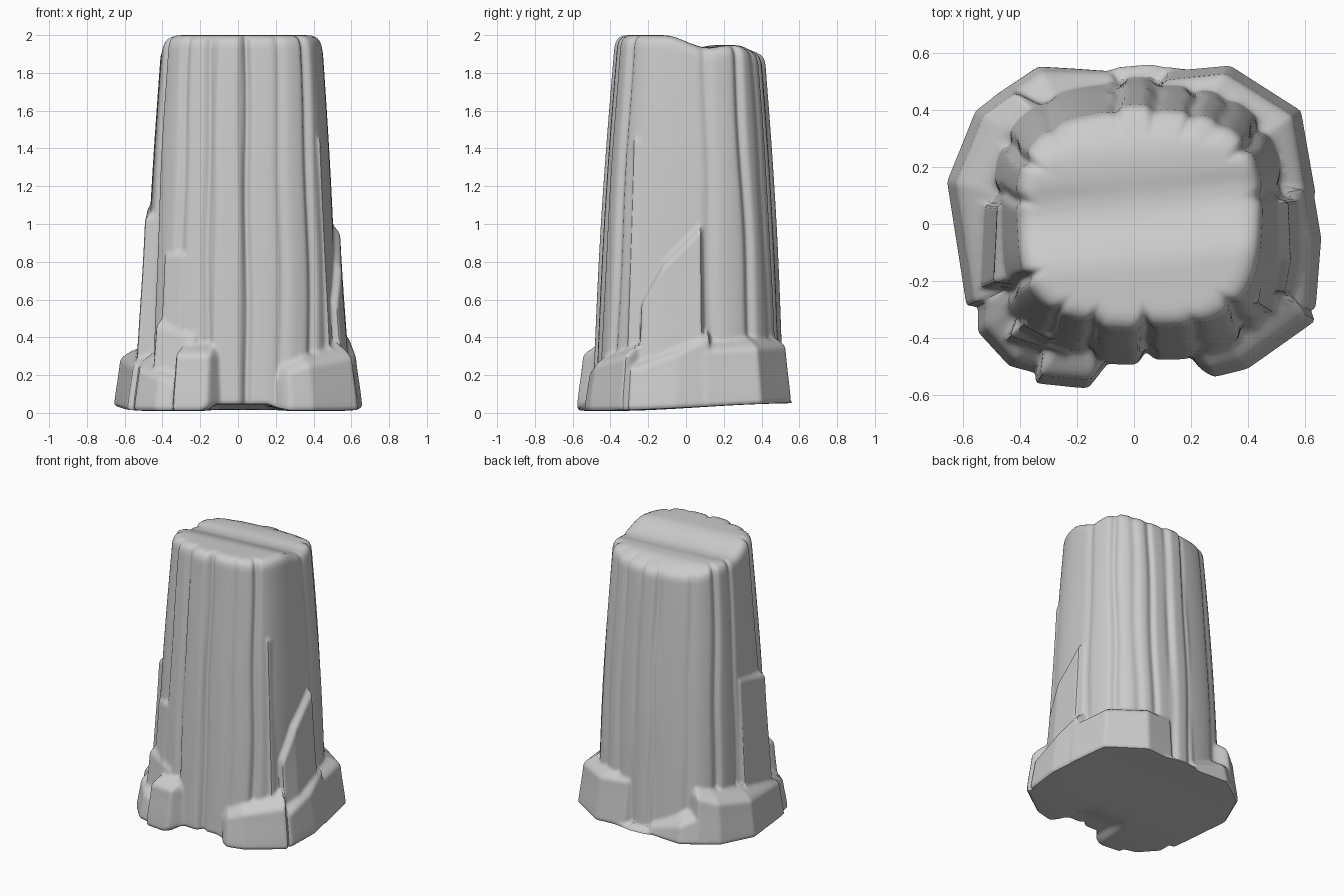
import bpy
import math
from mathutils import Vector

if "Cube" in bpy.data.objects:
    bpy.data.objects.remove(bpy.data.objects["Cube"], do_unlink=True)

SIDES, LEVELS, CAP_RINGS = 400, 150, 14

# Slabs leaning on the shaft: plan corners, then top height at the first and last corner
slabs = {
    "left_base": ([(-.44, .49), (-.56, .4), (-.66, .15), (-.59, -.29)], .4, .28),
    "back_left_toe": ([(-.08, .55), (-.34, .56), (-.5, .45)], .13, .28),
    "back_toe": ([(-.1, .56), (-.06, .58), (.06, .59), (.22, .56)], .08, .08),
    "back_right_base": ([(.12, .54), (.34, .56), (.59, .4), (.64, .11)], .4, .36),
    "right_base": ([(.63, .13), (.66, -.05), (.64, -.3)], .43, .26),
    "front_right_base": ([(.61, -.29), (.64, -.34), (.4, -.51), (.28, -.54), (.23, -.51)], .37, .2),
    "front_boulder": ([(-.16, -.58), (-.35, -.56)], .34, .34),
    "front_left_base": ([(-.33, -.53), (-.44, -.5), (-.55, -.38), (-.55, -.29)], .18, .3),
    "front_left_step": ([(-.25, -.49), (-.47, -.42)], .43, .5),
    "front_left_ledge": ([(-.32, -.45), (-.43, -.39)], .87, .87),
    "right_slab": ([(.6, .09), (.6, -.14), (.57, -.26)], 1, .6),
    "left_slab": ([(-.54, .07), (-.55, -.23)], 1.12, 1.06),
    "corner_pilaster": ([(.53, -.15), (.5, -.32)], 1.48, 1.48),
}

# Flutes running up the shaft: angles in degrees, depth, half width (ribs have negative depth)
flutes = [
    ((-83, -40, 34, 150, -154), .026, 2.5),
    ((-113, -131, 62, 98, 168), .018, 2.5),
    ((-59, 13, 49, 80, 130), .012, 3),
    ((-98, 90), -.02, 10),
]


def smooth_step(low, high, value):
    t = min(1, max(0, (value - low) / (high - low)))
    return t * t * (3 - 2 * t)


def slab_outline(corners, first_top, last_top):
    """Plan corners carrying their top height, with chamfered ends sunk into the shaft."""
    span = len(corners) - 1
    points = [Vector((x, y, first_top + (last_top - first_top) * i / span))
              for i, (x, y) in enumerate(corners)]

    def sunk(end, neighbour):
        away = (end - neighbour).normalized() * .04 - end * .15
        return end + Vector((away.x, away.y, 0))

    return [sunk(points[0], points[1]), *points, sunk(points[-1], points[-2])]


outlines = [slab_outline(*slab) for slab in slabs.values()]


def ray_hits(angle):
    """Radius and top height of every slab met by a ray from the axis."""
    ray = Vector((math.cos(angle), math.sin(angle), 0))
    for outline in outlines:
        for start, end in zip(outline, outline[1:]):
            a, b = ray.cross(start).z, ray.cross(end).z
            if a * b <= 0 and a != b:
                hit = start.lerp(end, a / (a - b))
                if hit.dot(ray) > 0:
                    yield hit.xy.length, hit.z


def rounded_box(angle, half_x, half_y, shift_x, shift_y):
    """Radius of a rounded rectangle shifted off the axis."""
    c, s = math.cos(angle), math.sin(angle)
    return (abs(c / half_x) ** 3 + abs(s / half_y) ** 3) ** (-1 / 3) + shift_x * c + shift_y * s


def flute_depth(angle, height):
    total = 0
    for angles, depth, width in flutes:
        for centre in angles:
            drift = 5 * (1 - height) * math.sin(2 * math.radians(centre))
            wave = .6 * math.sin(height * 11 + centre)
            offset = (math.degrees(angle) - centre - drift - wave + 180) % 360 - 180
            power = 2 if depth > 0 else 6
            total += depth * math.exp(-abs(offset / width) ** power)
    return total


def top_height(x, y):
    """Broken top: high at the front, a valley across it, low at the back."""
    y -= .1 * x
    return (2 - .065 * smooth_step(-.16, .08, y) + .012 * smooth_step(.1, .18, y)
            - .04 * smooth_step(.24, .4, y))


def bottom_height(x, y):
    """Underside: rising to the back, with a shallow arch at the front."""
    arch = smooth_step(-.17, -.11, x) * smooth_step(-.26, -.14, -x) * smooth_step(.2, .4, -y)
    return .01 + .04 * smooth_step(-.4, .55, y) + .035 * arch


def build_column(angle):
    """Points up one side, from the foot to the rim."""
    top = rounded_box(angle, .425, .375, .02, .02)
    foot = rounded_box(angle, .515, .485, .015, .01)
    hits = list(ray_hits(angle))
    c, s = math.cos(angle), math.sin(angle)
    low, high = bottom_height(foot * c, foot * s), top_height(top * c, top * s)
    column = []
    for level in range(LEVELS + 1):
        t = level / LEVELS
        z = low + (high - low) * t
        radius = foot + (top - foot) * t + .015 * math.sin(math.pi * t) - flute_depth(angle, t)
        for slab_radius, slab_top in hits:
            slab = slab_radius * (1 - .06 * z) - .025 * smooth_step(0, slab_top, z)
            soft = min(.09, slab_top / 2)
            slab -= .3 * smooth_step(slab_top - soft / 2, slab_top + soft * 1.5, z)
            radius = max(radius, slab)
        rim = max(0, 1 - (high - z) / .07)
        radius -= .04 * (1 - math.sqrt(1 - rim ** 2))
        column.append((radius * c, radius * s, z))
    return column


def cap_rings(rim, height):
    """Rings closing in from a rim over a height surface."""
    for step in range(1, CAP_RINGS):
        k = 1 - step / CAP_RINGS
        yield [(x * k, y * k, height(x * k, y * k)) for x, y, z in rim]


# Walls, underside and top as one run of rings
columns = [build_column(math.tau * i / SIDES) for i in range(SIDES)]
walls = list(zip(*columns))
rings = [*reversed(list(cap_rings(walls[0], bottom_height))), *walls, *cap_rings(walls[-1], top_height)]
verts = [point for ring in rings for point in ring]
last = len(verts) - SIDES
faces = []
for i in range(SIDES):
    j = (i + 1) % SIDES
    faces += [(r + i, r + j, r + SIDES + j, r + SIDES + i) for r in range(0, last, SIDES)]
    faces += [(j, i, len(verts)), (last + i, last + j, len(verts) + 1)]
verts += [(0, 0, bottom_height(0, 0)), (0, 0, top_height(0, 0))]

stone = bpy.data.materials.new("pale_grey_stone")
stone.use_nodes = True
stone.diffuse_color = (.6, .6, .6, 1)
stone.node_tree.nodes["Principled BSDF"].inputs["Base Color"].default_value = stone.diffuse_color

mesh = bpy.data.meshes.new("rock_pillar")
mesh.from_pydata(verts, [], faces)
mesh.materials.append(stone)
pillar = bpy.data.objects.new("rock_pillar", mesh)
bpy.context.collection.objects.link(pillar)

# Weathered edges
worn = pillar.modifiers.new("worn_edges", "SMOOTH")
worn.factor, worn.iterations = .5, 5

bpy.context.view_layer.objects.active = pillar
pillar.select_set(True)
bpy.ops.object.shade_smooth_by_angle(angle=math.radians(60))
